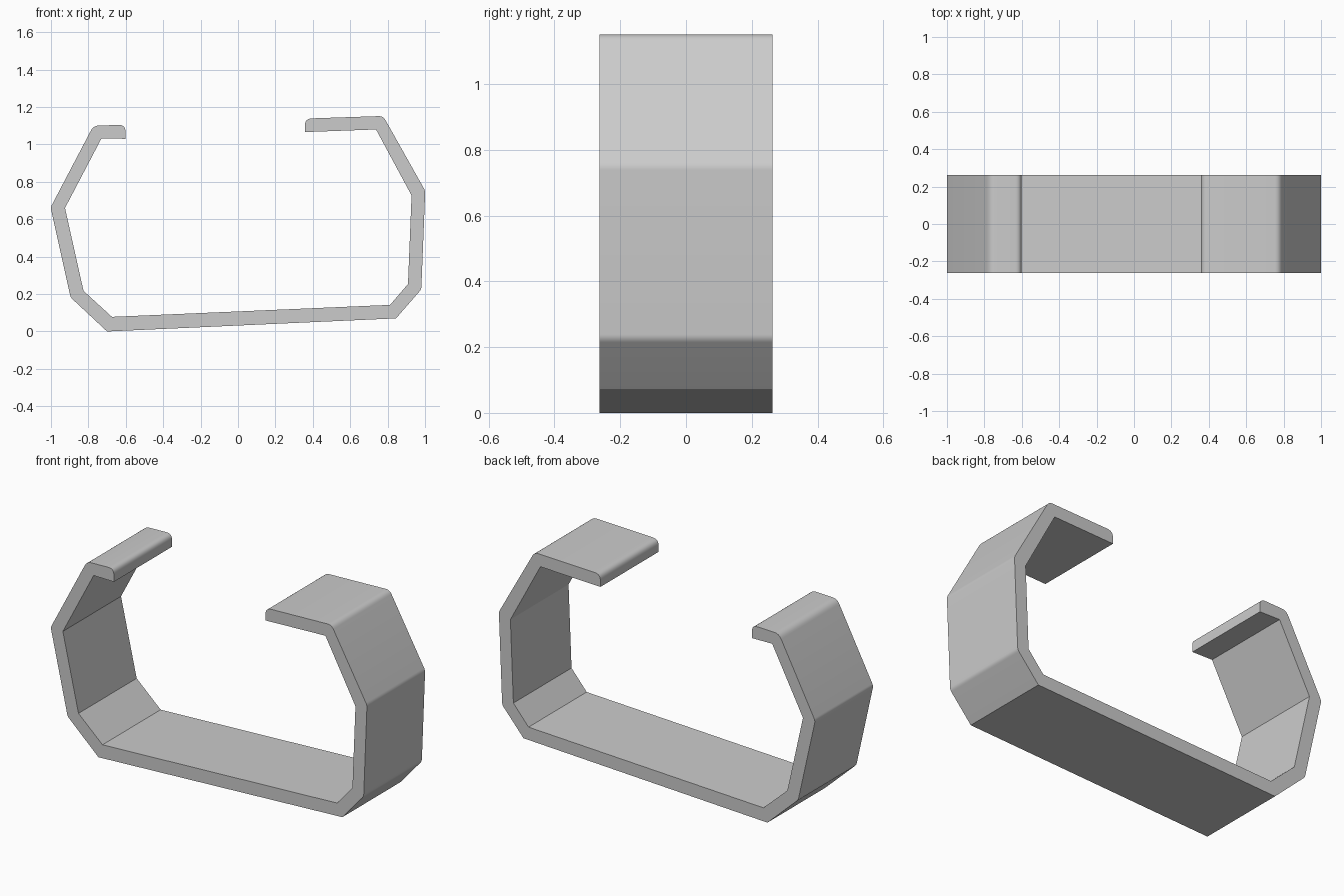
import bpy, bmesh, math
from mathutils import Vector

if "Cube" in bpy.data.objects:
    bpy.data.objects.remove(bpy.data.objects["Cube"])

HALF_WIDTH = 0.263

# Band outline in x, z with the corner rounding length (0 = sharp)
OUTLINE = [
    # outer side, left lip round to right lip
    (-0.602, 1.03, 0), (-0.602, 1.105, 0.035), (-0.773, 1.10, 0.03),
    (-1.002, 0.663, 0.014), (-0.895, 0.182, 0.014), (-0.70, 0.0, 0),
    (0.845, 0.07, 0), (0.98, 0.225, 0.014), (1.001, 0.752, 0.014),
    (0.776, 1.152, 0.025), (0.358, 1.138, 0.037), (0.358, 1.066, 0),
    # inner side, back to the left lip
    (0.738, 1.08, 0), (0.928, 0.727, 0), (0.909, 0.254, 0),
    (0.813, 0.142, 0), (-0.674, 0.078, 0), (-0.826, 0.217, 0),
    (-0.925, 0.66, 0), (-0.73, 1.032, 0),
]


def rounded(outline, steps=6):
    """Replace each corner that has a rounding length by a short curve."""
    out = []
    for i, (x, z, d) in enumerate(outline):
        p = Vector((x, z))
        if d == 0:
            out.append(p)
            continue
        before = Vector(outline[i - 1][:2])
        after = Vector(outline[(i + 1) % len(outline)][:2])
        a = p + (before - p).normalized() * d
        b = p + (after - p).normalized() * d
        for k in range(steps + 1):
            t = k / steps
            out.append(a * (1 - t) ** 2 + p * 2 * t * (1 - t) + b * t * t)
    return out


# Extrude the outline through the band width
bm = bmesh.new()
face = bm.faces.new([bm.verts.new((p.x, -HALF_WIDTH, p.y)) for p in rounded(OUTLINE)])
ext = bmesh.ops.extrude_face_region(bm, geom=[face], use_keep_orig=True)
moved = [g for g in ext["geom"] if isinstance(g, bmesh.types.BMVert)]
bmesh.ops.translate(bm, verts=moved, vec=(0, 2 * HALF_WIDTH, 0))
bmesh.ops.recalc_face_normals(bm, faces=bm.faces)
mesh = bpy.data.meshes.new("open_band")
bm.to_mesh(mesh)
bm.free()

band = bpy.data.objects.new("open_band", mesh)
bpy.context.collection.objects.link(band)
bpy.context.view_layer.objects.active = band
band.select_set(True)
bpy.ops.object.shade_smooth_by_angle(angle=math.radians(25))
